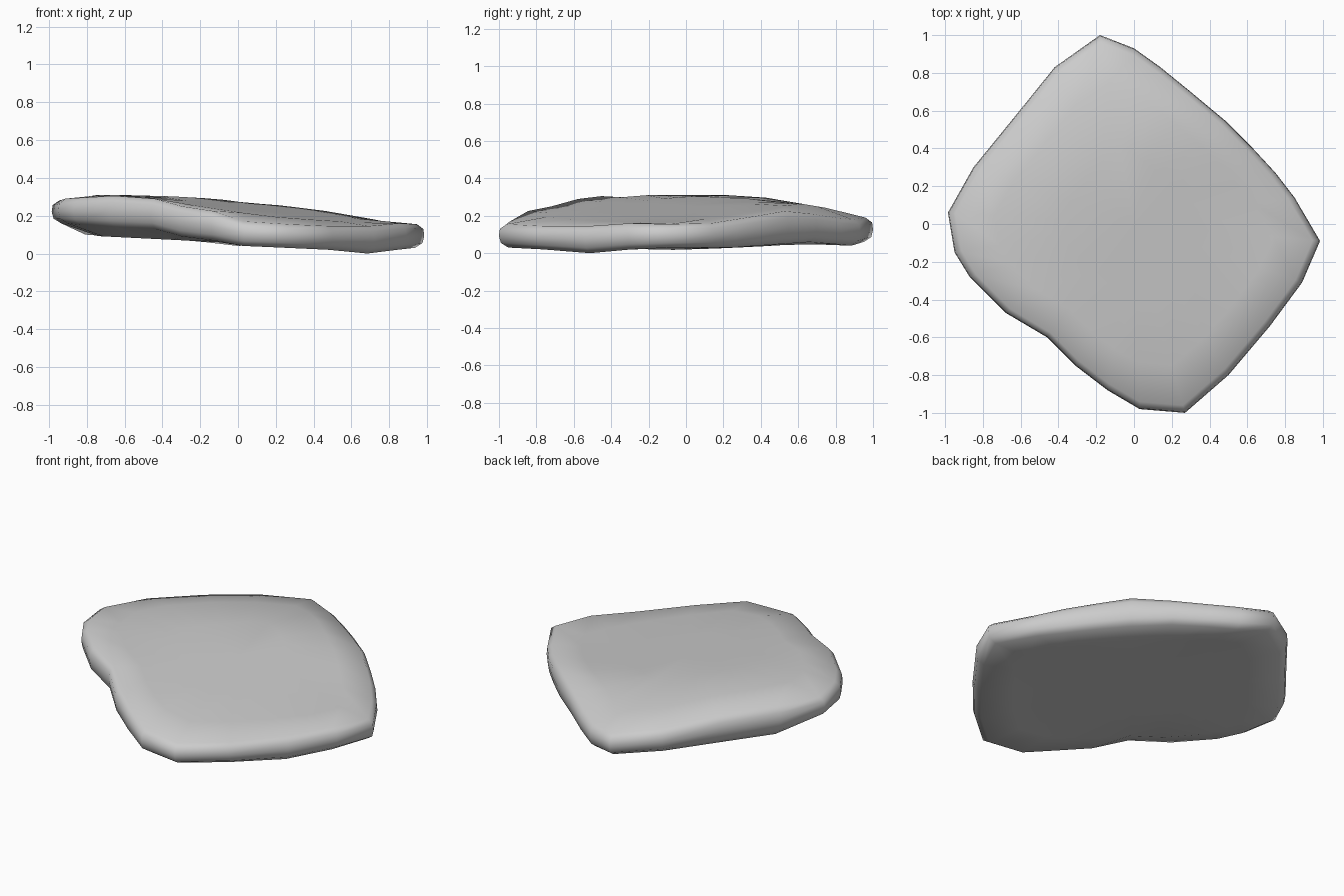
import bpy
import bmesh

cube = bpy.data.objects.get("Cube")
if cube:
    bpy.data.objects.remove(cube, do_unlink=True)

# Rim of the slab, counter-clockwise: x, y, underside height, top height
RIM = [
    (.985, -.09, .03, .155), (.85, .14, .03, .16), (.75, .27, .03, .18),
    (.63, .4, .04, .2), (.48, .55, .05, .225), (.3, .7, .06, .21),
    (.14, .83, .05, .19), (0, .93, .04, .18), (-.18, 1, .06, .19),
    (-.42, .83, .08, .22), (-.63, .57, .09, .26), (-.85, .3, .1, .28),
    (-.985, .06, .16, .28), (-.95, -.15, .16, .29), (-.87, -.28, .15, .295),
    (-.68, -.47, .14, .305), (-.46, -.6, .13, .29), (-.31, -.75, .09, .25),
    (-.14, -.88, .07, .225), (.03, -.98, .04, .17), (.27, -1, .03, .155),
    (.5, -.8, .02, .145), (.72, -.54, 0, .145), (.89, -.31, .02, .16),
]


def top_height(x, y):
    """Gently tilted upper face, falling away towards the back corner."""
    plane = .255 - .12 * x + .05 * y
    return min(plane, .31, .31 - .17 * (y - .35))


def under_height(x, y):
    """Underside, tilted the same way as the top."""
    return .055 - .05 * x


def face_ring(bm, scale, height):
    """Ring lying on the upper or lower face."""
    return [bm.verts.new((x * scale, y * scale, height(x * scale, y * scale)))
            for x, y, low, high in RIM]


def wall_ring(bm, scale, blend):
    """Ring on the rounded edge, blended between underside and top."""
    return [bm.verts.new((x * scale, y * scale, low + (high - low) * blend))
            for x, y, low, high in RIM]


def bridge(bm, lower, upper):
    count = len(lower)
    for i in range(count):
        j = (i + 1) % count
        bm.faces.new((lower[i], lower[j], upper[j], upper[i]))


def cap(bm, ring, height):
    centre = bm.verts.new((0, 0, height(0, 0)))
    for i, vert in enumerate(ring):
        bm.faces.new((vert, ring[(i + 1) % len(ring)], centre))


# Stone slab: underside, rounded edge and upper face as stacked rings
bm = bmesh.new()
rings = [face_ring(bm, s, under_height) for s in (.4, .75)]
rings += [wall_ring(bm, s, t) for s, t in
          ((.95, 0), (.99, .2), (1, .5), (.995, .8), (.96, 1))]
rings += [face_ring(bm, s, top_height) for s in (.75, .4)]
for lower, upper in zip(rings, rings[1:]):
    bridge(bm, lower, upper)
cap(bm, rings[0], under_height)
cap(bm, rings[-1], top_height)
bmesh.ops.recalc_face_normals(bm, faces=bm.faces)
for face in bm.faces:
    face.smooth = True

mesh = bpy.data.meshes.new("stone_slab")
bm.to_mesh(mesh)
bm.free()
slab = bpy.data.objects.new("stone_slab", mesh)
bpy.context.collection.objects.link(slab)

# Plain grey stone
stone = bpy.data.materials.new("grey_stone")
stone.use_nodes = True
colour = (.6, .6, .6, 1)
stone.diffuse_color = colour
stone.node_tree.nodes["Principled BSDF"].inputs["Base Color"].default_value = colour
mesh.materials.append(stone)
